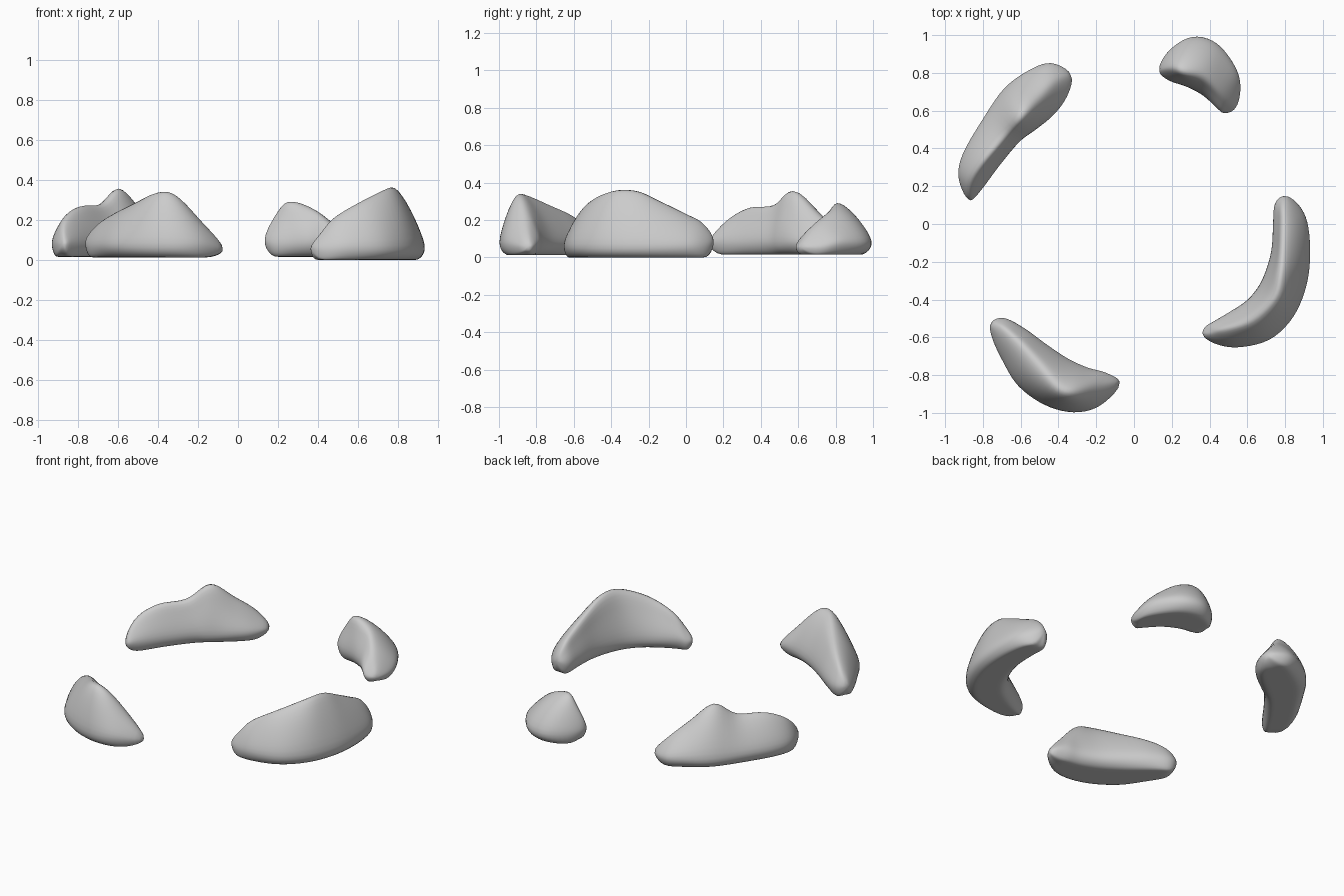
import bpy, bmesh
from mathutils import Vector

if "Cube" in bpy.data.objects:
    bpy.data.objects.remove(bpy.data.objects["Cube"])

STEPS = 5


def spline(a, b, c, d, t):
    """Catmull-Rom point between b and c."""
    return 0.5 * (2 * b + (c - a) * t + (2 * a - 5 * b + 4 * c - d) * t * t
                  + (3 * b - a - 3 * c + d) * t ** 3)


def section(inner, outer, ridge, z0, bulge_in, bulge_out):
    """Eight control points round one cross-section: over the ridge, back under the flat base."""
    r = Vector(ridge)
    edge = z0 + min(0.07, 0.4 * (r.z - z0))
    i, o = Vector((*inner, edge)), Vector((*outer, edge))

    def slope(e, bulge):
        p = e.lerp(r, 0.45)
        p.z = e.z + bulge * (r.z - e.z)
        return p

    def base(t):
        p = i.lerp(o, t)
        p.z = z0
        return p

    return [i, slope(i, bulge_in), r, slope(o, bulge_out), o, base(0.83), base(0.5), base(0.17)]


def rock(name, z0, bulge_in, bulge_out, start, stations, end):
    rings = [section(*s, z0, bulge_in, bulge_out) for s in stations]
    start, end = Vector(start), Vector(end)
    # each lengthwise track carries on round the tip into the opposite track
    tracks = []
    for k in range(8):
        o = (k + 4) % 8
        pts = [rings[0][o], start] + [r[k] for r in rings] + [end, rings[-1][o]]
        line = [spline(*pts[j:j + 4], s / STEPS)
                for j in range(len(pts) - 3) for s in range(STEPS)]
        tracks.append(line[1:])
    bm = bmesh.new()
    loops = []
    for j in range(len(tracks[0])):
        c = [t[j] for t in tracks]
        loop = []
        for k in range(8):
            for s in range(STEPS):
                p = spline(c[k - 1], c[k], c[(k + 1) % 8], c[(k + 2) % 8], s / STEPS)
                p.z = max(p.z, z0)
                loop.append(bm.verts.new(p))
        loops.append(loop)
    n = 8 * STEPS
    for a, b in zip(loops, loops[1:]):
        for k in range(n):
            bm.faces.new((a[k], a[(k + 1) % n], b[(k + 1) % n], b[k]))
    for tip, loop in ((start, loops[0]), (end, loops[-1])):
        v = bm.verts.new(tip)
        for k in range(n):
            bm.faces.new((loop[k], loop[(k + 1) % n], v))
    bmesh.ops.recalc_face_normals(bm, faces=bm.faces)
    # soften creases along the ridge
    for _ in range(3):
        bmesh.ops.smooth_vert(bm, verts=bm.verts, factor=0.5,
                              use_axis_x=True, use_axis_y=True, use_axis_z=True)
    for f in bm.faces:
        f.smooth = True
    me = bpy.data.meshes.new(name)
    bm.to_mesh(me)
    bm.free()
    bpy.context.collection.objects.link(bpy.data.objects.new(name, me))


# stations: inner edge, outer edge, ridge point
rock("rock_back_left", 0.015, .62, .64, (-.875, .125, .08), [
    ((-.815, .17), (-.93, .24), (-.87, .22, .20)),
    ((-.71, .31), (-.91, .37), (-.79, .34, .27)),
    ((-.605, .435), (-.80, .56), (-.68, .47, .28)),
    ((-.53, .49), (-.69, .72), (-.595, .57, .365)),
    ((-.43, .57), (-.56, .815), (-.50, .67, .265)),
    ((-.355, .67), (-.44, .855), (-.41, .76, .17))], (-.33, .79, .07))

rock("rock_back_right", 0.015, .62, .64, (.13, .82, .10), [
    ((.18, .76), (.19, .925), (.20, .83, .245)),
    ((.28, .725), (.31, .995), (.26, .81, .295)),
    ((.37, .675), (.44, .96), (.37, .79, .26)),
    ((.44, .61), (.54, .83), (.46, .71, .19)),
    ((.48, .585), (.565, .72), (.51, .65, .12))], (.54, .615, .055))

rock("rock_right", 0.0, .58, .67, (.80, .15, .09), [
    ((.745, .11), (.87, .105), (.79, .09, .185)),
    ((.735, 0), (.92, .01), (.79, 0, .235)),
    ((.725, -.15), (.935, -.16), (.785, -.14, .305)),
    ((.675, -.30), (.915, -.33), (.775, -.26, .36)),
    ((.605, -.395), (.845, -.495), (.745, -.39, .36)),
    ((.52, -.455), (.72, -.615), (.625, -.51, .30)),
    ((.42, -.515), (.55, -.655), (.49, -.56, .22)),
    ((.375, -.545), (.43, -.635), (.42, -.58, .14))], (.365, -.59, .06))

rock("rock_front_left", 0.012, .65, .70, (-.76, -.525, .09), [
    ((-.69, -.495), (-.75, -.61), (-.70, -.55, .175)),
    ((-.58, -.55), (-.695, -.73), (-.61, -.63, .235)),
    ((-.47, -.63), (-.615, -.86), (-.51, -.74, .285)),
    ((-.35, -.71), (-.475, -.96), (-.40, -.865, .34)),
    ((-.24, -.76), (-.32, -1.0), (-.31, -.89, .325)),
    ((-.15, -.785), (-.18, -.965), (-.19, -.87, .20))], (-.07, -.845, .055))
